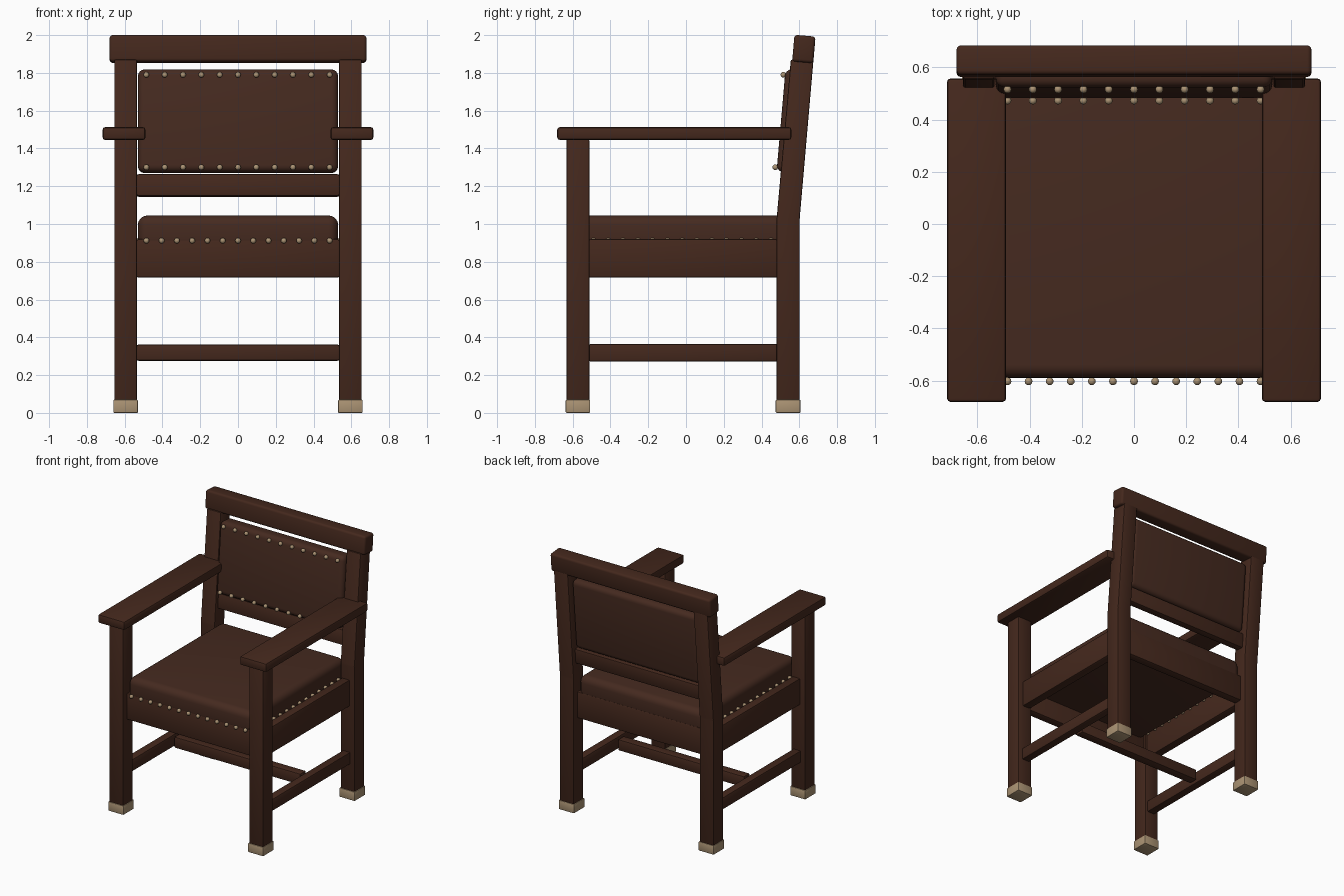
import bpy, bmesh, math
from mathutils import Matrix, Vector

if "Cube" in bpy.data.objects:
    bpy.data.objects.remove(bpy.data.objects["Cube"])


def material(name, rgb):
    m = bpy.data.materials.new(name)
    m.diffuse_color = (*rgb, 1)
    m.use_nodes = True
    m.node_tree.nodes["Principled BSDF"].inputs["Base Color"].default_value = m.diffuse_color
    return m


WOOD = material("dark wood", (0.058, 0.021, 0.012))
LEATHER = material("brown leather", (0.060, 0.023, 0.014))
BRASS = material("dull brass", (0.41, 0.295, 0.175))
LEAN = math.atan2(0.075, 0.86)          # backward lean of the chair back


def finish(name, bm, mat):
    bmesh.ops.recalc_face_normals(bm, faces=bm.faces)
    me = bpy.data.meshes.new(name)
    bm.to_mesh(me)
    bm.free()
    me.materials.append(mat)
    ob = bpy.data.objects.new(name, me)
    bpy.context.collection.objects.link(ob)
    bpy.context.view_layer.objects.active = ob
    ob.select_set(True)
    bpy.ops.object.shade_smooth_by_angle(angle=math.radians(35))
    ob.select_set(False)
    return ob


def block(name, x, y, z, mat=WOOD, bevel=0.01, segs=2, lean=0.0):
    """Bevelled box given by its (low, high) ranges, leaned back about its centre."""
    bm = bmesh.new()
    bmesh.ops.create_cube(bm, size=1)
    size = Vector((x[1] - x[0], y[1] - y[0], z[1] - z[0]))
    mid = Vector((x[0] + x[1], y[0] + y[1], z[0] + z[1])) / 2
    bmesh.ops.scale(bm, vec=size, verts=bm.verts)
    bmesh.ops.bevel(bm, geom=list(bm.edges), offset=bevel, segments=segs,
                    profile=0.5, affect='EDGES')
    bm.transform(Matrix.Translation(mid) @ Matrix.Rotation(-lean, 4, 'X'))
    return finish(name, bm, mat)


def tacks(name, start, end, count, radius=0.015):
    """Row of round upholstery tacks."""
    bm = bmesh.new()
    a, b = Vector(start), Vector(end)
    for i in range(count):
        p = a.lerp(b, i / (count - 1))
        bmesh.ops.create_uvsphere(bm, u_segments=12, v_segments=8, radius=radius,
                                  matrix=Matrix.Translation(p))
    return finish(name, bm, BRASS)


def back_post(name, x0, x1):
    """Back leg and post in one piece, bent backwards above the seat."""
    bm = bmesh.new()
    outline = [(0.48, 0.06), (0.602, 0.06), (0.602, 1.03),
               (0.675, 1.87), (0.555, 1.87), (0.48, 1.03)]
    face = bm.faces.new([bm.verts.new((x0, y, z)) for y, z in outline])
    ext = bmesh.ops.extrude_face_region(bm, geom=[face])
    bmesh.ops.translate(bm, vec=(x1 - x0, 0, 0),
                        verts=[g for g in ext["geom"] if isinstance(g, bmesh.types.BMVert)])
    bmesh.ops.recalc_face_normals(bm, faces=bm.faces)
    bmesh.ops.bevel(bm, geom=list(bm.edges), offset=0.008, segments=2,
                    profile=0.5, affect='EDGES')
    return finish(name, bm, WOOD)


# Parts on both sides
for side, s in (("left", -1), ("right", 1)):
    def span(a, b):
        return tuple(sorted((s * a, s * b)))
    leg = span(0.535, 0.655)
    block(f"{side}_front_leg", leg, (-0.632, -0.512), (0.06, 1.45), bevel=0.008)
    back_post(f"{side}_back_post", *leg)
    for end, y in (("front", (-0.637, -0.507)), ("back", (0.475, 0.606))):
        block(f"{side}_{end}_foot_cap", span(0.53, 0.66), y, (0, 0.07), BRASS, 0.005)
    block(f"{side}_armrest", span(0.49, 0.717), (-0.682, 0.558), (1.445, 1.513), bevel=0.014)
    block(f"{side}_seat_rail", span(0.547, 0.615), (-0.515, 0.485), (0.716, 0.92))
    block(f"{side}_stretcher", span(0.555, 0.62), (-0.515, 0.485), (0.272, 0.365))
    tacks(f"{side}_seat_tacks", (s * 0.54, -0.49, 0.912), (s * 0.54, 0.45, 0.912), 13)

# Cross rails
W = (-0.537, 0.537)
block("front_seat_rail", W, (-0.59, -0.522), (0.716, 0.92))
block("back_seat_rail", W, (0.492, 0.56), (0.716, 0.92))
block("cross_stretcher", W, (-0.01, 0.062), (0.276, 0.362))
block("lower_back_rail", W, (0.518, 0.584), (1.146, 1.262), lean=LEAN)
block("crown_rail", (-0.68, 0.68), (0.568, 0.68), (1.856, 1.997), bevel=0.016,
      segs=3, lean=LEAN)

# Upholstery
block("seat_cushion", (-0.53, 0.53), (-0.59, 0.557), (0.87, 1.045), LEATHER, 0.05, 5)
block("back_panel", (-0.53, 0.53), (0.503, 0.62), (1.271, 1.817), LEATHER,
      0.035, 4, lean=LEAN)
tacks("front_seat_tacks", (-0.485, -0.603, 0.912), (0.485, -0.603, 0.912), 13)
tacks("upper_back_tacks", (-0.485, 0.516, 1.79), (0.485, 0.516, 1.79), 11)
tacks("lower_back_tacks", (-0.485, 0.473, 1.30), (0.485, 0.473, 1.30), 11)
